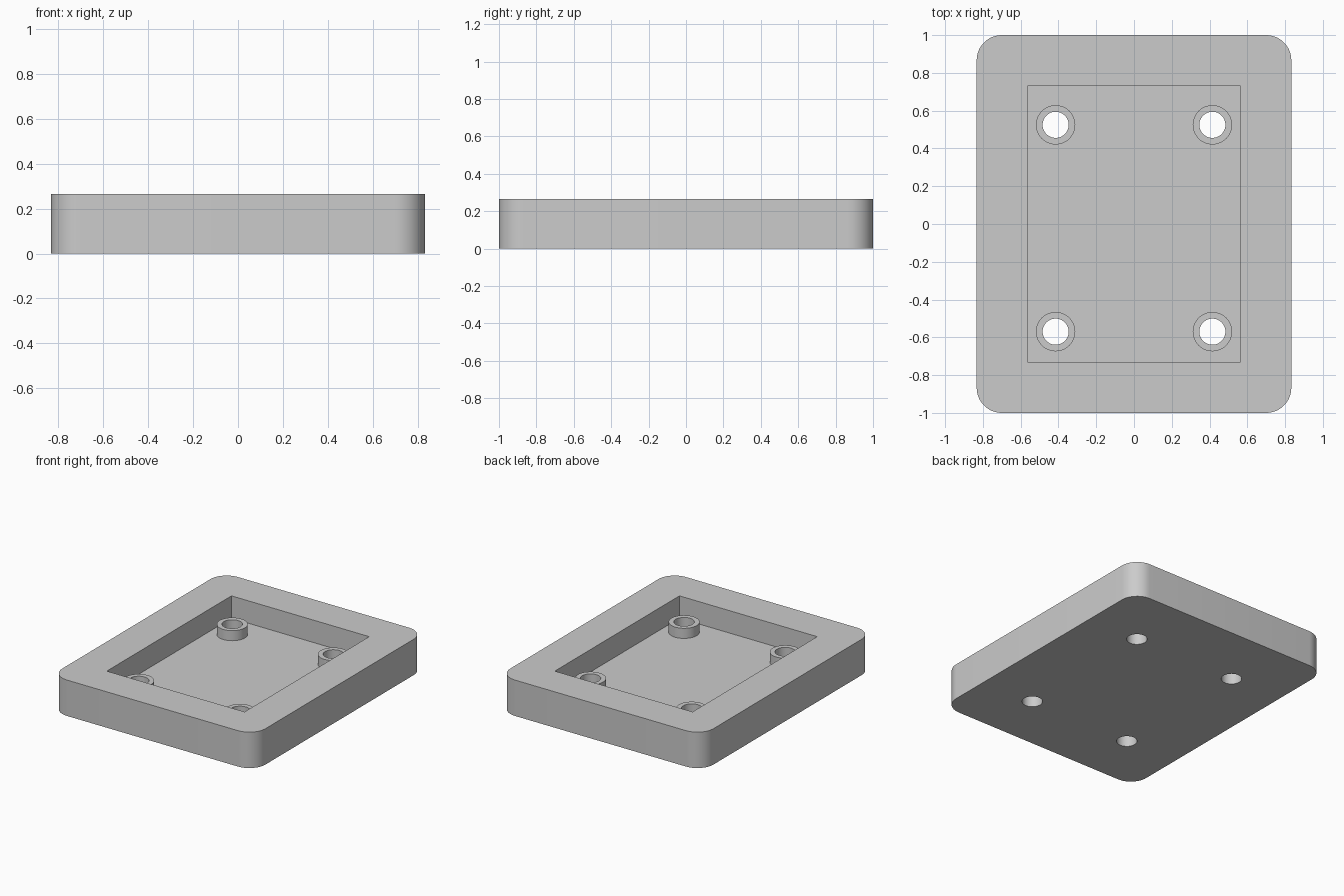
import bpy
import bmesh
import math

cube = bpy.data.objects.get("Cube")
if cube:
    bpy.data.objects.remove(cube, do_unlink=True)

HALF_X, HALF_Y, HEIGHT, CORNER = 0.833, 1.0, 0.266, 0.133
POCKET_X, POCKET_Y, FLOOR = 0.565, 0.73, 0.1
BOSS_R, HOLE_R, BOSS_TOP = 0.104, 0.069, 0.175
SPOTS = [(x, y) for x in (-0.415, 0.415) for y in (-0.57, 0.525)]

grey = bpy.data.materials.new("plain grey")
grey.use_nodes = True
colour = (0.6, 0.6, 0.6, 1)
grey.diffuse_color = colour
grey.node_tree.nodes["Principled BSDF"].inputs["Base Color"].default_value = colour


def prism(name, outline, z0, z1):
    """Extrude a closed 2D outline from z0 up to z1."""
    bm = bmesh.new()
    base = bm.faces.new([bm.verts.new((x, y, z0)) for x, y in outline])
    top = bmesh.ops.extrude_face_region(bm, geom=[base])["geom"]
    verts = [v for v in top if isinstance(v, bmesh.types.BMVert)]
    bmesh.ops.translate(bm, verts=verts, vec=(0, 0, z1 - z0))
    bmesh.ops.recalc_face_normals(bm, faces=bm.faces)
    mesh = bpy.data.meshes.new(name)
    bm.to_mesh(mesh)
    bm.free()
    mesh.materials.append(grey)
    obj = bpy.data.objects.new(name, mesh)
    bpy.context.collection.objects.link(obj)
    return obj


def circle(cx, cy, r, n=48):
    return [(cx + r * math.cos(2 * math.pi * i / n),
             cy + r * math.sin(2 * math.pi * i / n)) for i in range(n)]


def rounded_rectangle(hx, hy, r, steps=12):
    points = []
    for q, (sx, sy) in enumerate([(1, 1), (-1, 1), (-1, -1), (1, -1)]):
        for i in range(steps + 1):
            a = math.pi / 2 * (q + i / steps)
            points.append((sx * (hx - r) + r * math.cos(a),
                           sy * (hy - r) + r * math.sin(a)))
    return points


def combine(target, tool, operation):
    """Apply a boolean and discard the tool object."""
    tool.hide_render = True
    mod = target.modifiers.new(operation.lower(), "BOOLEAN")
    mod.operation = operation
    mod.solver = "EXACT"
    mod.object = tool
    bpy.context.view_layer.objects.active = target
    bpy.ops.object.modifier_apply(modifier=mod.name)
    bpy.data.objects.remove(tool, do_unlink=True)


# Rounded tray body with a square-cornered pocket
tray = prism("tray", rounded_rectangle(HALF_X, HALF_Y, CORNER), 0, HEIGHT)
pocket = [(-POCKET_X, -POCKET_Y), (POCKET_X, -POCKET_Y),
          (POCKET_X, POCKET_Y), (-POCKET_X, POCKET_Y)]
combine(tray, prism("pocket_cutter", pocket, FLOOR, HEIGHT + 0.1), "DIFFERENCE")

# Raised bosses, each with a hole right through the floor
for x, y in SPOTS:
    combine(tray, prism("boss", circle(x, y, BOSS_R), FLOOR / 2, BOSS_TOP), "UNION")
    combine(tray, prism("hole_cutter", circle(x, y, HOLE_R), -0.1, HEIGHT), "DIFFERENCE")

# Smooth the curved walls, keep the edges crisp
bpy.ops.object.select_all(action="DESELECT")
tray.select_set(True)
bpy.context.view_layer.objects.active = tray
bpy.ops.object.shade_smooth_by_angle(angle=math.radians(30))
